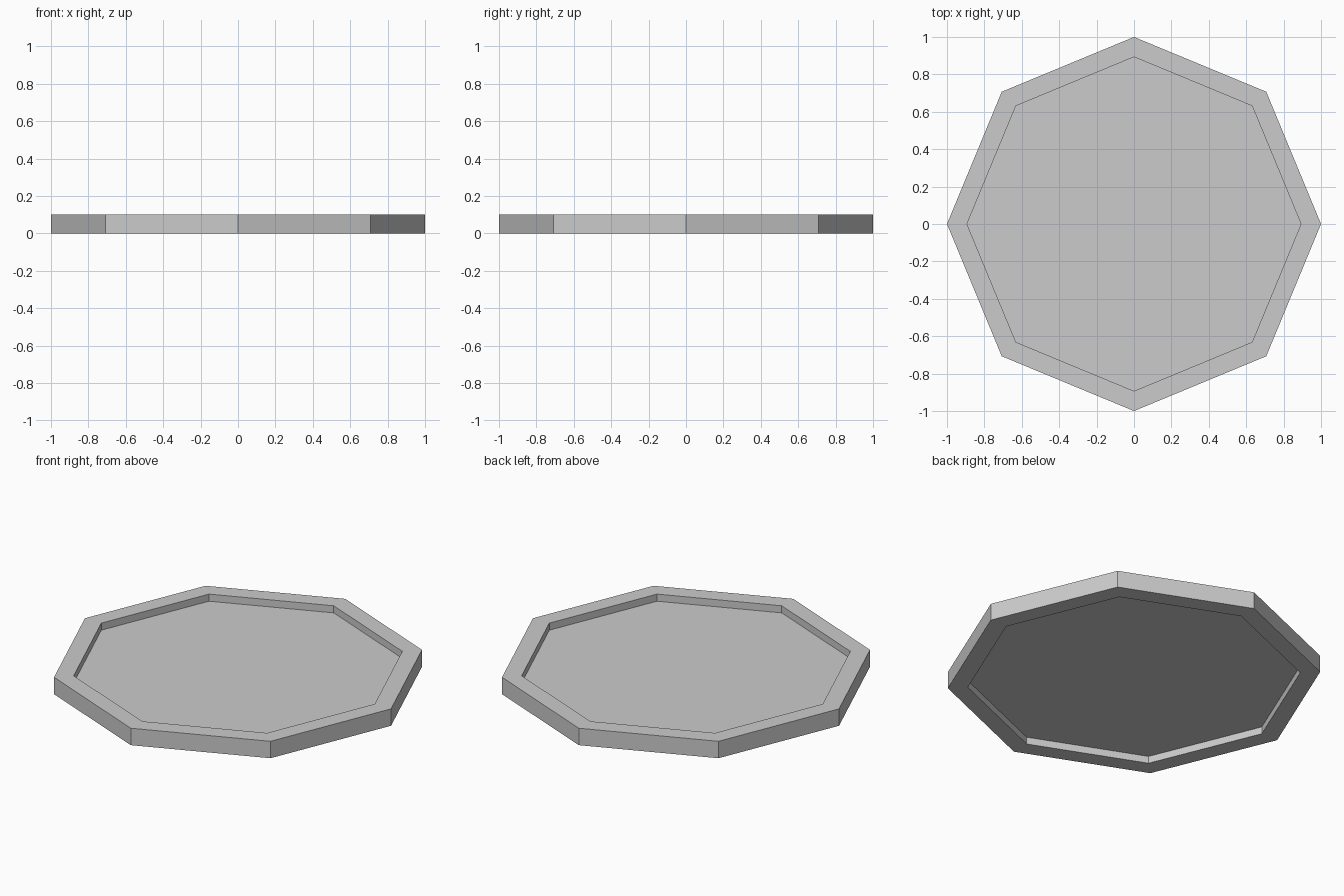
import bpy, bmesh
from math import cos, sin, tau

cube = bpy.data.objects.get("Cube")
if cube:
    bpy.data.objects.remove(cube, do_unlink=True)

SIDES = 8
OUTER, INNER = 1.0, 0.893
HEIGHT = 0.1
RECESS = 0.042

grey = bpy.data.materials.new("grey")
grey.use_nodes = True
colour = (0.6, 0.6, 0.6, 1)
grey.diffuse_color = colour
grey.node_tree.nodes["Principled BSDF"].inputs["Base Color"].default_value = colour


def ring(bm, radius, z):
    return [bm.verts.new((radius * cos(tau * i / SIDES), radius * sin(tau * i / SIDES), z))
            for i in range(SIDES)]


# Octagonal tray: a raised rim around a web recessed on both faces
bm = bmesh.new()
profile = [(INNER, RECESS), (INNER, 0), (OUTER, 0),
           (OUTER, HEIGHT), (INNER, HEIGHT), (INNER, HEIGHT - RECESS)]
rings = [ring(bm, r, z) for r, z in profile]
for a, b in zip(rings, rings[1:]):
    for i in range(SIDES):
        j = (i + 1) % SIDES
        bm.faces.new((a[i], a[j], b[j], b[i]))
bm.faces.new(rings[0][::-1])
bm.faces.new(rings[-1])
bmesh.ops.recalc_face_normals(bm, faces=bm.faces)

mesh = bpy.data.meshes.new("octagonal_tray")
bm.to_mesh(mesh)
bm.free()
mesh.materials.append(grey)
tray = bpy.data.objects.new("octagonal_tray", mesh)
bpy.context.collection.objects.link(tray)
